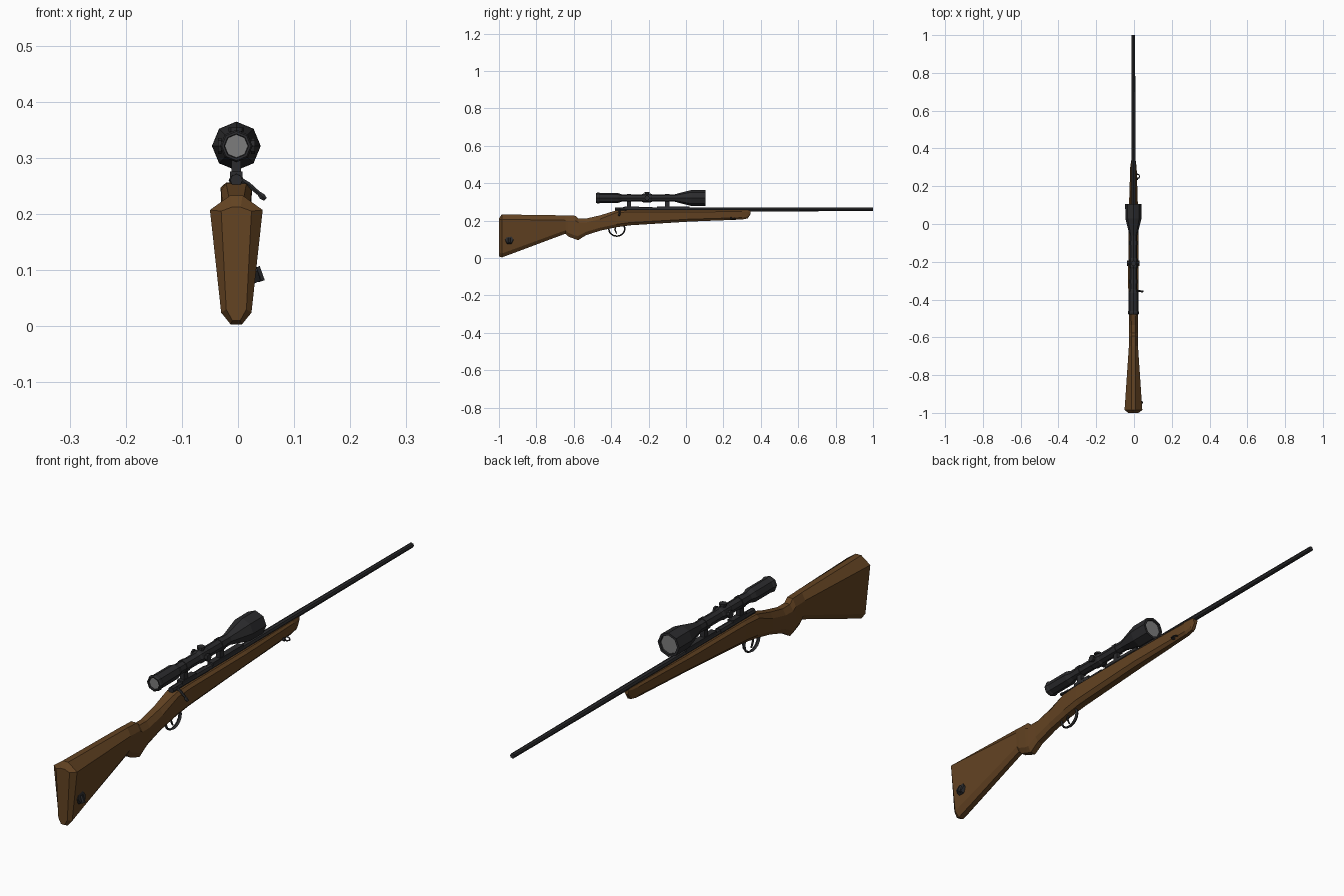
import bpy, bmesh, math
from mathutils import Vector

if "Cube" in bpy.data.objects:
    bpy.data.objects.remove(bpy.data.objects["Cube"])

CX = -0.003   # rifle centre line (the bolt handle sticks out to the right)


def material(name, rgb):
    m = bpy.data.materials.new(name)
    m.diffuse_color = (*rgb, 1)
    m.use_nodes = True
    m.node_tree.nodes["Principled BSDF"].inputs["Base Color"].default_value = m.diffuse_color
    return m


WOOD = material("walnut_brown", (0.125, 0.056, 0.016))
METAL = material("gunmetal", (0.024, 0.024, 0.026))
GLASS = material("lens_grey", (0.2, 0.2, 0.2))


def make_object(name, bm, *mats):
    bmesh.ops.recalc_face_normals(bm, faces=bm.faces)
    me = bpy.data.meshes.new(name)
    bm.to_mesh(me)
    bm.free()
    for m in mats:
        me.materials.append(m)
    ob = bpy.data.objects.new(name, me)
    bpy.context.collection.objects.link(ob)
    return ob


def loft(name, rings, mat):
    """Skin a list of equally long point rings and cap both ends."""
    bm = bmesh.new()
    vs = [[bm.verts.new(p) for p in ring] for ring in rings]
    n = len(vs[0])
    for a, b in zip(vs, vs[1:]):
        for i in range(n):
            bm.faces.new((a[i], a[(i + 1) % n], b[(i + 1) % n], b[i]))
    bm.faces.new(vs[0])
    bm.faces.new(vs[-1])
    return make_object(name, bm, mat)


def tube(name, path, mat, sides=8):
    """Round rod through (x, y, z, radius) stations, measured from the centre line."""
    pts = [Vector((CX + p[0], p[1], p[2])) for p in path]
    d = (pts[-1] - pts[0]).normalized()
    u = d.cross(Vector((1, 0, 0)))
    if u.length < 0.1:
        u = d.cross(Vector((0, 0, 1)))
    u.normalize()
    v = d.cross(u)
    rings = []
    for c, p in zip(pts, path):
        angles = [2 * math.pi * i / sides for i in range(sides)]
        rings.append([c + (u * math.cos(a) + v * math.sin(a)) * p[3] for a in angles])
    return loft(name, rings, mat)


def box(name, x, y, z, sx, sy, sz, mat):
    def ring(yy):
        return [(CX + x + i * sx / 2, yy, z + k * sz / 2)
                for i, k in ((-1, -1), (1, -1), (1, 1), (-1, 1))]
    return loft(name, [ring(y - sy / 2), ring(y + sy / 2)], mat)


def torus(name, loc, rot, scale, major, minor, sides, mat):
    bpy.ops.mesh.primitive_torus_add(location=loc, rotation=rot, major_radius=major,
                                     minor_radius=minor, major_segments=sides,
                                     minor_segments=4)
    ob = bpy.context.object
    ob.name, ob.scale = name, scale
    ob.data.materials.append(mat)


# Stock: y, heights (bottom, low corner, high corner, top), half widths at each
stations = [
    (-1.0, .010, .030, .205, .212, .007, .018, .027, .008),
    (-.985, .003, .024, .207, .233, .010, .027, .047, .011),
    (-.645, .130, .148, .202, .228, .009, .019, .024, .011),
    (-.63, .115, .135, .201, .227, .010, .020, .024, .011),
    (-.592, .101, .120, .200, .226, .011, .023, .024, .011),
    (-.576, .096, .118, .190, .211, .011, .023, .024, .011),
    (-.535, .122, .140, .190, .211, .011, .022, .023, .011),
    (-.46, .146, .162, .208, .228, .011, .022, .024, .013),
    (-.375, .164, .180, .242, .254, .012, .024, .027, .018),
    (-.30, .175, .190, .247, .256, .013, .026, .028, .018),
    (.02, .195, .208, .247, .256, .012, .024, .026, .017),
    (.30, .206, .216, .248, .256, .007, .014, .017, .012),
    (.33, .212, .222, .248, .256, .006, .011, .013, .010),
    (.345, .235, .240, .249, .255, .005, .008, .009, .007),
]
rings = []
for y, *v in stations:
    half = [(w, z) for z, w in zip(v[:4], v[4:])]
    rings.append([(CX + w, y, z) for w, z in half] +
                 [(CX - w, y, z) for w, z in reversed(half)])
loft("stock", rings, WOOD)

# Barrel, receiver and bolt
tube("barrel", [(0, -.2, .259, .0115), (0, .3, .26, .011), (0, 1, .26, .009)], METAL)
tube("receiver", [(0, -.38, .26, .011), (0, -.18, .26, .0135)], METAL)
tube("bolt_handle", [(.004, -.355, .262, .006), (.022, -.355, .252, .005),
                     (.043, -.355, .234, .004)], METAL, 6)
tube("bolt_knob", [(.040, -.357, .237, .004), (.046, -.357, .231, .0065),
                   (.052, -.357, .226, .004)], METAL, 6)

# Scope body with eyepiece and objective bell
SZ = .321
profile = [(-.48, .026), (-.475, .029), (-.465, .029), (-.46, .0265), (-.365, .0265),
           (-.345, .020), (-.06, .020), (.03, .043), (.105, .0435)]
scope = tube("scope_body", [(0, y, SZ, r) for y, r in profile], METAL)

# Recess the two end faces and turn them into lenses
scope.data.materials.append(GLASS)
bm = bmesh.new()
bm.from_mesh(scope.data)
for end in [f for f in bm.faces if len(f.verts) == 8]:
    inward = -end.normal.copy()
    rim = 0.004 if end.calc_center_median().y < 0 else 0.008
    bmesh.ops.inset_region(bm, faces=[end], thickness=rim, use_even_offset=True)
    bmesh.ops.inset_region(bm, faces=[end], thickness=0.001, use_even_offset=True)
    bmesh.ops.translate(bm, verts=end.verts, vec=inward * 0.006)
    end.material_index = 1
bm.to_mesh(scope.data)
bm.free()

# Adjustment turrets: a collar, then top, left and right knobs
tube("turret_collar", [(0, -.235, SZ, .020), (0, -.228, SZ, .0235),
                       (0, -.188, SZ, .0235), (0, -.181, SZ, .020)], METAL)
for name, dx, dz in (("top", 0, 1), ("left", -1, 0), ("right", 1, 0)):
    tube(name + "_turret", [(dx * a, -.208, SZ + dz * a, r)
                            for a, r in ((.015, .010), (.026, .010), (.026, .014),
                                         (.033, .014))], METAL)

# Scope mounts
for name, y, base_y, base_len in (("rear", -.305, -.29, .08), ("front", -.10, -.068, .175)):
    box(name + "_mount_base", 0, base_y, .270, .022, base_len, .012, METAL)
    box(name + "_mount_post", 0, y, .288, .017, .022, .036, METAL)
    tube(name + "_mount_ring", [(0, y - .011, SZ, .0225), (0, y + .011, SZ, .0225)], METAL)

# Trigger guard and trigger
torus("trigger_guard", (CX, -.37, .156), (0, math.pi / 2, 0), (.95, 1.05, 1.7),
      .041, .004, 16, METAL)
tube("trigger", [(0, -.375, .175, .005), (0, -.380, .150, .004), (0, -.370, .130, .003)],
     METAL, 6)

# Sling swivels on the right side
tube("rear_swivel_stud", [(.024, -.945, .095, .024), (.038, -.945, .099, .022)], METAL, 6)
tube("rear_swivel_loop", [(.036, -.945, .105, .007), (.045, -.945, .080, .007)], METAL, 6)
tube("front_swivel_stud", [(.008, .24, .215, .006), (.024, .24, .212, .006)], METAL, 6)
torus("front_swivel_loop", (CX + .021, .252, .212), (0, .3, 0), (1, 1, 1),
      .012, .003, 8, METAL)
